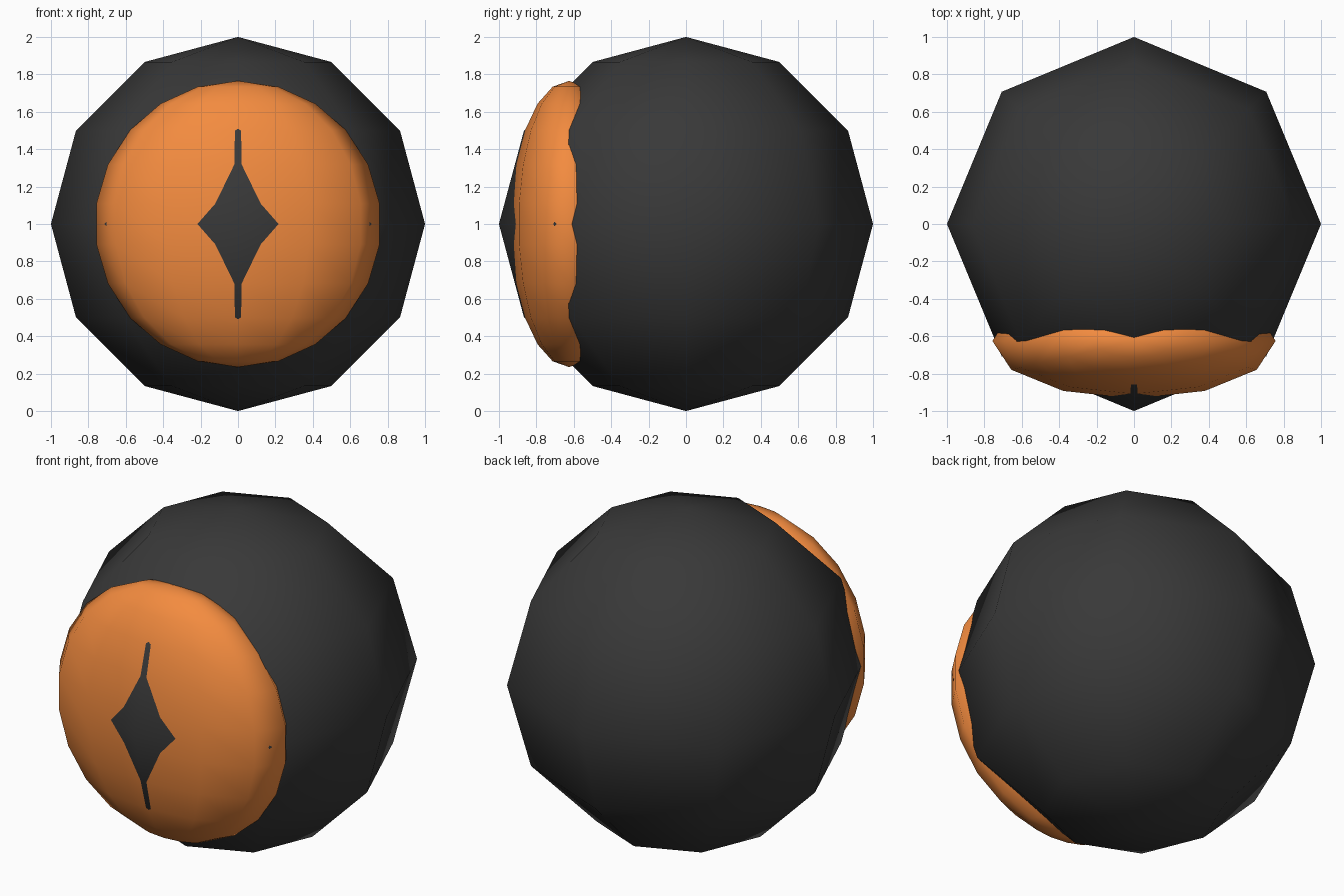
import bpy

if "Cube" in bpy.data.objects:
    bpy.data.objects.remove(bpy.data.objects["Cube"])


def ball(name, segments, rings, location, scale, color):
    # Smooth-shaded low-poly sphere with its poles along z
    bpy.ops.mesh.primitive_uv_sphere_add(
        segments=segments, ring_count=rings, radius=1, location=location)
    ob = bpy.context.object
    ob.name = name
    ob.scale = scale
    bpy.ops.object.transform_apply(location=False, rotation=False, scale=True)
    bpy.ops.object.shade_smooth()
    mat = bpy.data.materials.new(name + "_colour")
    mat.diffuse_color = (*color, 1)
    mat.use_nodes = True
    mat.node_tree.nodes["Principled BSDF"].inputs["Base Color"].default_value = mat.diffuse_color
    ob.data.materials.append(mat)
    return ob


# Dark eyeball: its front corner pokes through the iris and forms the slit pupil
ball("eyeball", 8, 6, (0, 0, 1), (1, 1, 1), (0.04, 0.04, 0.04))

# Flattened orange iris sunk into the front
ball("iris", 12, 11, (0, -0.625, 1), (0.765, 0.312, 0.765), (0.9, 0.26, 0.05))
